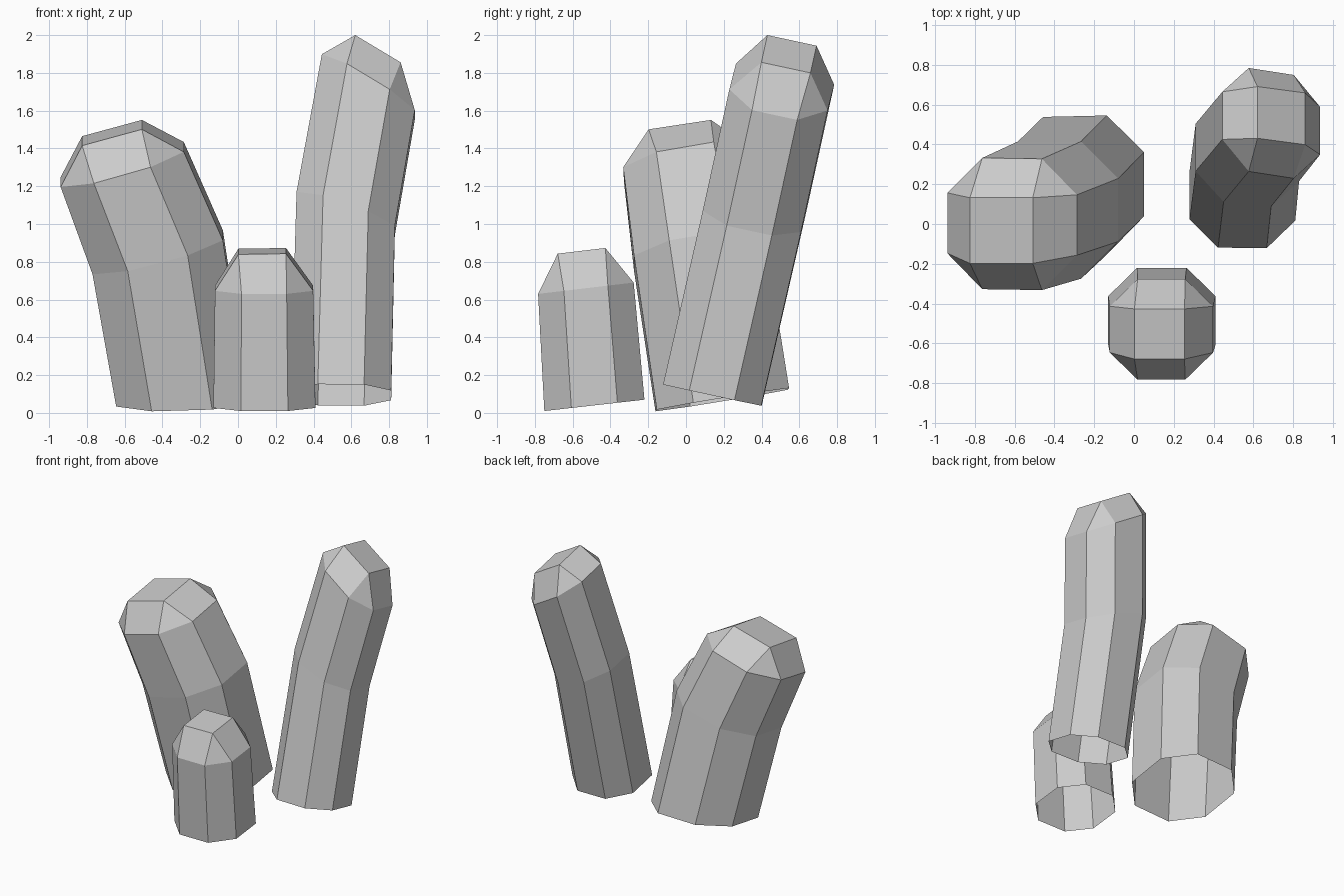
import bpy, bmesh
from mathutils import Vector

if "Cube" in bpy.data.objects:
    bpy.data.objects.remove(bpy.data.objects["Cube"])

K = 0.46  # short coordinate of the octagon corners
OCTAGON = [(K, -1), (1, -K), (1, K), (K, 1), (-K, 1), (-1, K), (-1, -K), (-K, -1)]
SQUARE = [(1, -1), (1, 1), (-1, 1), (-1, -1)]


def column(name, rings, cap):
    """Bent eight-sided column, open below; rings and cap are (centre, side axis, depth axis)."""
    bm = bmesh.new()

    def ring(shape, frame):
        c, u, v = map(Vector, frame)
        return [bm.verts.new(c + u * a + v * b) for a, b in shape]

    # walls
    loops = [ring(OCTAGON, r) for r in rings]
    for low, high in zip(loops, loops[1:]):
        for i in range(8):
            j = (i + 1) % 8
            bm.faces.new((low[i], low[j], high[j], high[i]))

    # rounded cap: corner triangles, side quads and a top quad
    edge, top = loops[-1], ring(SQUARE, cap)
    for i in range(4):
        a, b, c = edge[2 * i], edge[2 * i + 1], edge[(2 * i + 2) % 8]
        bm.faces.new((a, b, top[i]))
        bm.faces.new((b, c, top[(i + 1) % 4], top[i]))
    bm.faces.new(top)

    mesh = bpy.data.meshes.new(name)
    bm.to_mesh(mesh)
    bm.free()
    obj = bpy.data.objects.new(name, mesh)
    bpy.context.collection.objects.link(obj)
    return obj


# small front column
column("short_column", [
    ((0.14, -0.485, 0.04), (0.27, 0, 0), (0, 0.265, 0.03)),
    ((0.138, -0.53, 0.66), (0.26, 0, 0), (0, 0.253, 0.03)),
], ((0.128, -0.553, 0.856), (0.126, 0, 0.002), (0, 0.126, 0.015)))

# thick column leaning left
column("thick_column", [
    ((-0.297, 0.192, 0.07), (0.348, 0.008, 0.01), (0, 0.35, 0.057)),
    ((-0.425, 0.07, 0.85), (0.345, 0, 0.09), (0, 0.345, 0.058)),
    ((-0.613, 0.0, 1.315), (0.326, -0.005, 0.093), (0, 0.33, 0.057)),
], ((-0.667, -0.033, 1.483), (0.158, 0, 0.043), (0, 0.165, 0.025)))

# tall column leaning back
column("tall_column", [
    ((0.545, 0.14, 0.095), (0.266, -0.003, -0.002), (0, 0.26, -0.056)),
    ((0.57, 0.36, 1.055), (0.26, -0.025, -0.09), (0, 0.26, -0.056)),
    ((0.69, 0.507, 1.725), (0.246, -0.038, -0.148), (0, 0.26, -0.056)),
], ((0.741, 0.545, 1.90), (0.12, -0.016, -0.072), (0, 0.13, -0.028)))
